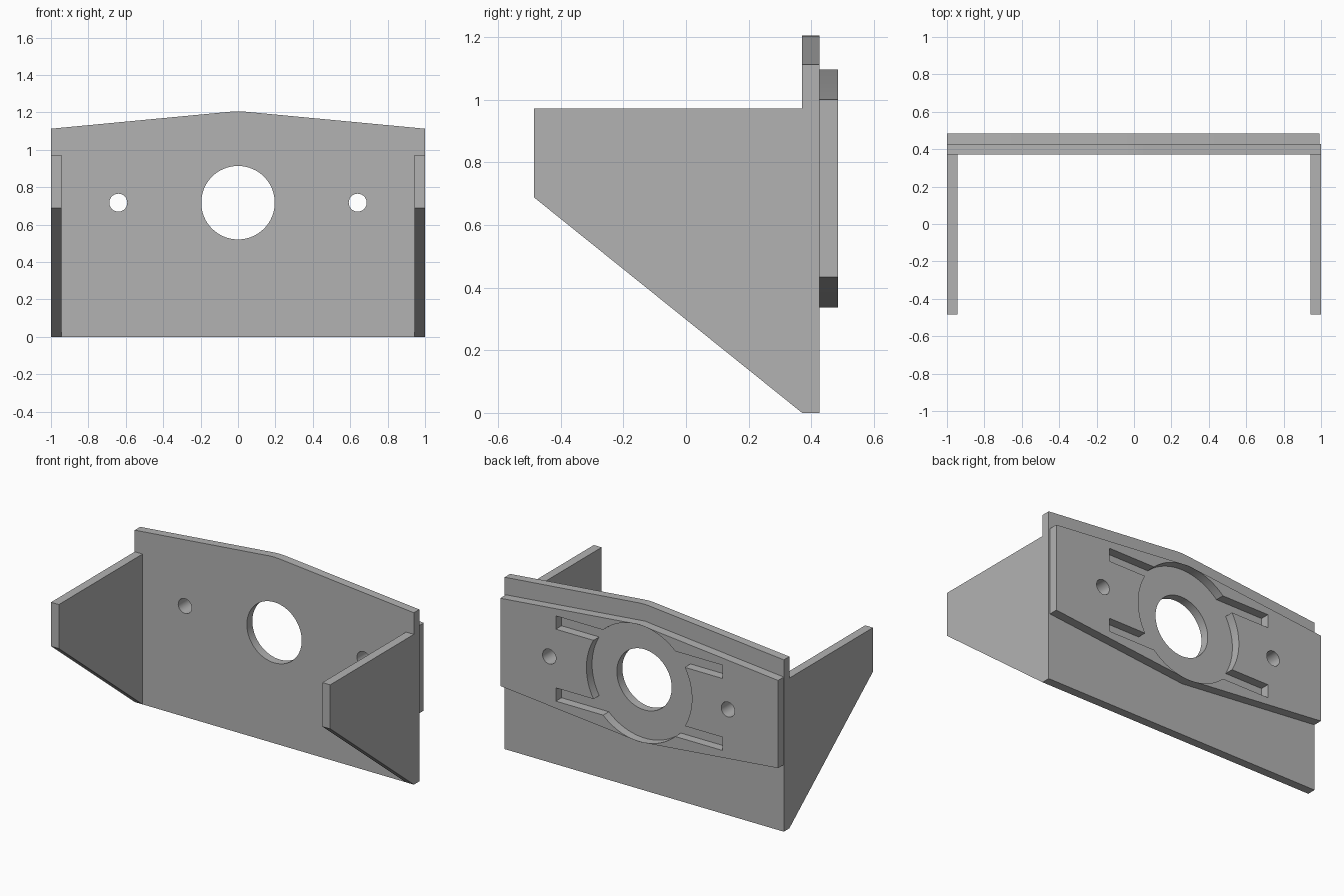
import bpy, bmesh, math
from mathutils import Vector

cube = bpy.data.objects.get("Cube")
if cube:
    bpy.data.objects.remove(cube, do_unlink=True)

grey = bpy.data.materials.new("plain grey")
grey.use_nodes = True
colour = (0.45, 0.45, 0.45, 1)
grey.diffuse_color = colour
grey.node_tree.nodes["Principled BSDF"].inputs["Base Color"].default_value = colour

FRONT, PLATE, BACK = 0.371, 0.427, 0.485   # depth layers
MID = 0.7175                               # height of the hole centres
SHIFT = -0.004                             # sideways offset of the guide plate


def prism(name, points, start, depth):
    """Extrude a closed flat outline along a vector."""
    bm = bmesh.new()
    face = bm.faces.new([bm.verts.new(p) for p in points])
    new = bmesh.ops.extrude_face_region(bm, geom=[face])["geom"]
    verts = [v for v in new if isinstance(v, bmesh.types.BMVert)]
    bmesh.ops.translate(bm, verts=verts, vec=depth)
    bmesh.ops.translate(bm, verts=bm.verts[:], vec=start)
    bmesh.ops.recalc_face_normals(bm, faces=bm.faces[:])
    mesh = bpy.data.meshes.new(name)
    bm.to_mesh(mesh)
    bm.free()
    mesh.materials.append(grey)
    obj = bpy.data.objects.new(name, mesh)
    bpy.context.collection.objects.link(obj)
    return obj


def slab(name, outline, y0, y1):
    return prism(name, [(x, 0, z) for x, z in outline], (0, y0, 0), (0, y1 - y0, 0))


def circle(x, z, radius, steps=64):
    turns = [math.tau * i / steps for i in range(steps)]
    return [(x + radius * math.cos(t), z + radius * math.sin(t)) for t in turns]


def box(x0, x1, z0, z1):
    return [(x0, z0), (x1, z0), (x1, z1), (x0, z1)]


def cut(target, outlines):
    """Cut each outline straight through the target."""
    for outline in outlines:
        cutter = slab("cutter", outline, FRONT - 0.1, BACK + 0.1)
        cutter.hide_render = True
        mod = target.modifiers.new("cut", "BOOLEAN")
        mod.operation = "DIFFERENCE"
        mod.solver = "EXACT"
        mod.object = cutter
        bpy.context.view_layer.objects.active = target
        bpy.ops.object.modifier_apply(modifier=mod.name)
        bpy.data.objects.remove(cutter, do_unlink=True)


def finish(obj):
    bpy.ops.object.select_all(action="DESELECT")
    obj.select_set(True)
    bpy.context.view_layer.objects.active = obj
    bpy.ops.object.shade_smooth_by_angle(angle=math.radians(20))


# Main plate with a gently rounded peak
peak = [(0.08, 1.2), (0.04, 1.204), (0, 1.206), (-0.04, 1.204), (-0.08, 1.2)]
main_plate = slab("main_plate", [(-1, 0), (1, 0), (1, 1.113)] + peak + [(-1, 1.113)],
                  FRONT, PLATE)
screw_holes = [circle(side * 0.64, MID, 0.048, 32) for side in (-1, 1)]
cut(main_plate, [circle(0, MID, 0.1965)] + screw_holes)
finish(main_plate)

# Guide plate: tapered both ways, cut by a round recess and four slots
half, edge, rise = 0.995, 0.284, 0.38
outline = [(-half, -edge), (0, -rise), (half, -edge), (half, edge), (0, rise), (-half, edge)]
guide_plate = slab("guide_plate", [(x + SHIFT, z + MID) for x, z in outline], PLATE, BACK)
slots = []
for side in (-1, 1):
    for up in (-1, 1):
        xs = sorted((SHIFT + side * 0.1, SHIFT + side * 0.597))
        zs = sorted((MID + up * 0.19, MID + up * 0.276))
        slots.append(box(*xs, *zs))
cut(guide_plate, [circle(SHIFT, MID, 0.378, 96)] + slots + screw_holes)
finish(guide_plate)

# Side wings, sloping in towards the foot of the main plate
wing = [(-0.485, 0.688), (FRONT, 0), (FRONT, 0.973), (-0.485, 0.973)]
for name, x in (("right_wing", -1), ("left_wing", 0.944)):
    prism(name, [(0, y, z) for y, z in wing], (x, 0, 0), (0.056, 0, 0))
